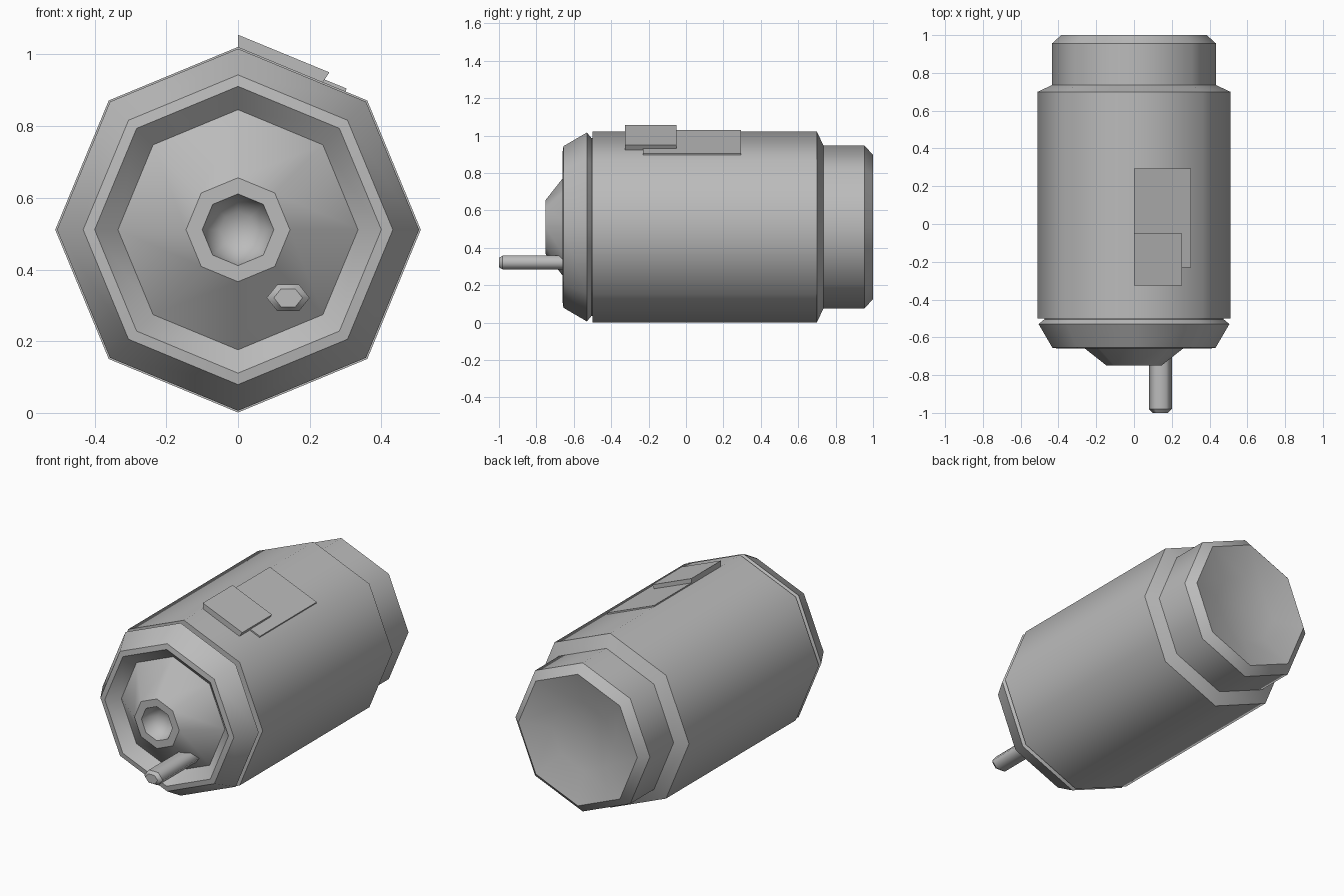
import bpy, bmesh, math

cube = bpy.data.objects.get("Cube")
if cube:
    bpy.data.objects.remove(cube, do_unlink=True)

grey = bpy.data.materials.new("plain_grey")
grey.use_nodes = True
colour = (0.5, 0.5, 0.5, 1)
grey.diffuse_color = colour
grey.node_tree.nodes["Principled BSDF"].inputs["Base Color"].default_value = colour

AXIS_Z = 0.511


def finish(name, bm):
    bmesh.ops.recalc_face_normals(bm, faces=bm.faces)
    mesh = bpy.data.meshes.new(name)
    bm.to_mesh(mesh)
    bm.free()
    mesh.materials.append(grey)
    obj = bpy.data.objects.new(name, mesh)
    bpy.context.collection.objects.link(obj)
    return obj


def lathe(name, profile, sides=8, cx=0, cz=AXIS_Z, squash=1, soft=()):
    """Closed faceted solid along y; sides blend smoothly, rings stay sharp.
    Profile points are (y, radius); radius 0 makes a tip; soft rings blend."""
    bm = bmesh.new()
    rings = []
    for y, r in profile:
        if r == 0:
            rings.append([bm.verts.new((cx, y, cz))] * sides)
            continue
        angles = [math.tau * i / sides for i in range(sides)]
        rings.append([bm.verts.new((cx + r * math.cos(a), y,
                                    cz + squash * r * math.sin(a))) for a in angles])
    for a, b in zip(rings, rings[1:]):
        for i in range(sides):
            j = (i + 1) % sides
            corners = list(dict.fromkeys((a[i], a[j], b[j], b[i])))
            face = bm.faces.new(corners)
            face.smooth = True
    for k, ring in enumerate(rings):
        if len(set(ring)) == 1:
            continue
        for i in range(sides):
            edge = bm.edges.get((ring[i], ring[(i + 1) % sides]))
            edge.smooth = k in soft
    return finish(name, bm)


def plate(name, section, y0, y1):
    """Slab with an x-z section, extruded along y."""
    bm = bmesh.new()
    face = bm.faces.new([bm.verts.new((x, y0, z)) for x, z in section])
    out = bmesh.ops.extrude_face_region(bm, geom=[face])
    moved = [v for v in out["geom"] if isinstance(v, bmesh.types.BMVert)]
    bmesh.ops.translate(bm, verts=moved, vec=(0, y1 - y0, 0))
    return finish(name, bm)


# Main shell: front collar, groove, barrel, stepped neck and dished back
lathe("barrel", [
    (-0.50, 0), (-0.50, 0.51), (0.70, 0.51), (0.735, 0.435),
    (0.955, 0.435), (1.0, 0.385), (0.95, 0.2), (0.935, 0)], soft=(6,))

# Front collar with an inner slope, cone and hollow nozzle
lathe("front_collar", [
    (-0.49, 0), (-0.49, 0.475), (-0.505, 0.475), (-0.53, 0.505),
    (-0.655, 0.432), (-0.66, 0.40), (-0.60, 0.335), (-0.75, 0.145),
    (-0.75, 0.10), (-0.70, 0.085), (-0.67, 0.05), (-0.66, 0)], soft=(9, 10))

# Flattened six-sided prong below the nozzle
lathe("front_prong", [
    (-0.60, 0), (-0.60, 0.06), (-0.98, 0.06), (-1.0, 0.04), (-1.0, 0)],
    sides=6, cx=0.14, cz=0.321, squash=0.72)

# Two overlapping plates on the upper left facet
plate("thin_plate", [(0, 1.01), (0, 1.029), (0.303, 0.905), (0.298, 0.89)], -0.23, 0.295)
plate("raised_plate", [(0, 1.01), (0, 1.055), (0.255, 0.95), (0.235, 0.92)], -0.325, -0.05)
